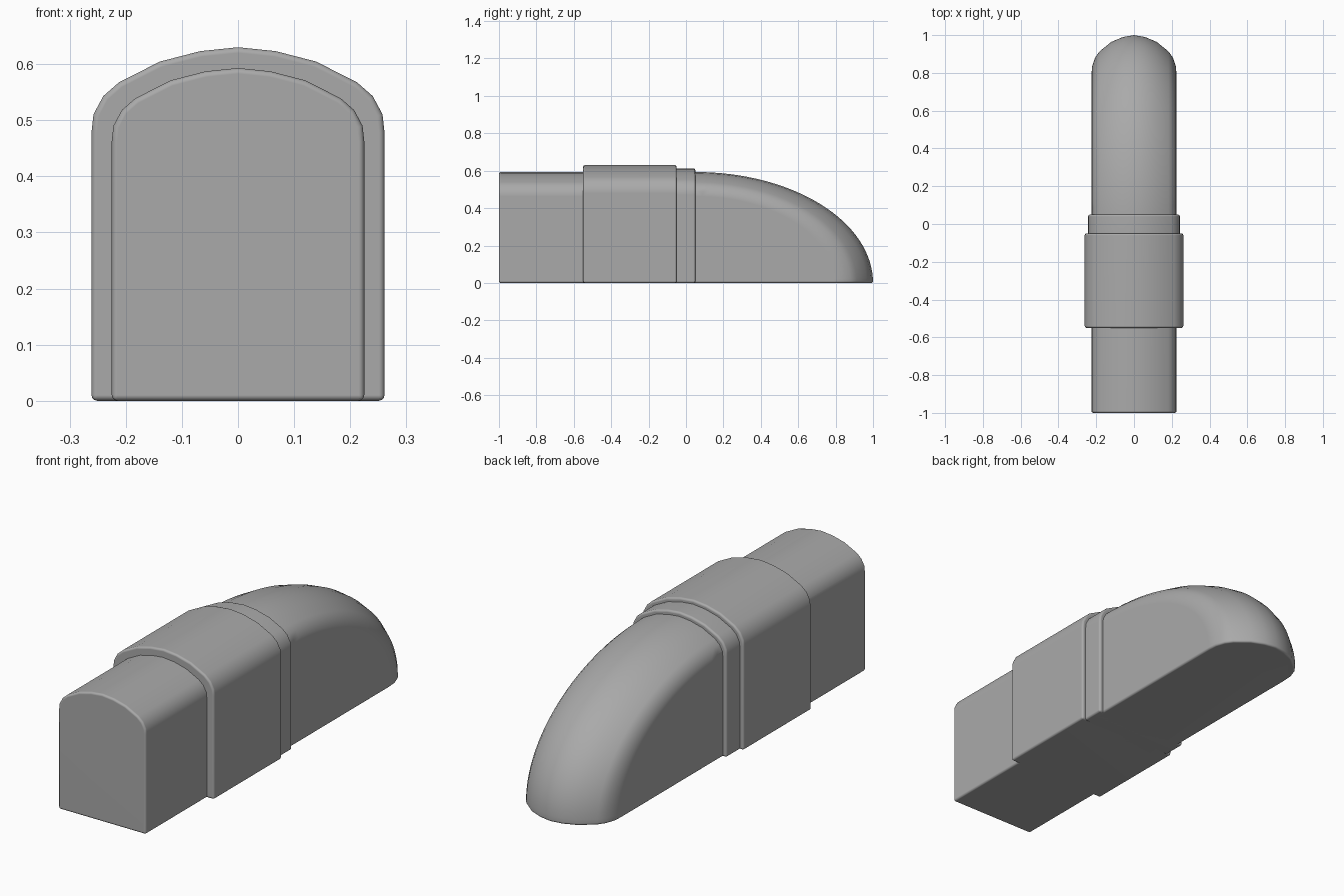
import bpy, bmesh
from math import sin, cos, pi

if "Cube" in bpy.data.objects:
    bpy.data.objects.remove(bpy.data.objects["Cube"], do_unlink=True)

grey = bpy.data.materials.new("plain grey")
grey.use_nodes = True
COLOUR = (0.4, 0.4, 0.4, 1)
grey.diffuse_color = COLOUR
grey.node_tree.nodes["Principled BSDF"].inputs["Base Color"].default_value = COLOUR

HALF_WIDTH, HEIGHT = 0.225, 0.593
# Domed roof from shoulder to ridge: (x, drop below the ridge)
ROOF = [(0.225, 0.13), (0.222, 0.103), (0.207, 0.075), (0.183, 0.054),
        (0.12, 0.022), (0.058, 0.006)]


def section(half_width, height):
    """Closed arch outline, flat at the bottom."""
    k = half_width / HALF_WIDTH
    right = [(half_width, 0)] + [(x * k, height - d * k) for x, d in ROOF]
    return right + [(0, height)] + [(-x, z) for x, z in reversed(right)]


def loft(name, rings, bevel):
    """Skin consecutive outlines, merge flat areas and soften the hard edges."""
    bm = bmesh.new()
    loops = [[bm.verts.new(p) for p in ring] for ring in rings]
    n = len(loops[0])
    for a, b in zip(loops, loops[1:]):
        for i in range(n):
            j = (i + 1) % n
            bm.faces.new((a[i], a[j], b[j], b[i]))
    bm.faces.new(loops[0])
    bm.faces.new(loops[-1])
    bmesh.ops.remove_doubles(bm, verts=bm.verts, dist=0.0001)
    bmesh.ops.recalc_face_normals(bm, faces=bm.faces)
    bmesh.ops.dissolve_limit(bm, angle_limit=0.002, verts=bm.verts, edges=bm.edges)
    for f in bm.faces:
        f.smooth = True
    mesh = bpy.data.meshes.new(name)
    bm.to_mesh(mesh)
    bm.free()
    mesh.materials.append(grey)
    obj = bpy.data.objects.new(name, mesh)
    bpy.context.collection.objects.link(obj)
    mod = obj.modifiers.new("soft edges", 'BEVEL')
    mod.width, mod.segments = bevel, 3
    mod.limit_method, mod.angle_limit = 'ANGLE', pi / 4
    obj.modifiers.new("clean shading", 'WEIGHTED_NORMAL').keep_sharp = True
    return obj


# Main body: straight run, then the arch swept down an elliptical nose
NOSE_START, NOSE_LENGTH, STEPS = 0.05, 0.95, 32
arch = section(HALF_WIDTH, HEIGHT)
rings = [[(x, -1, z) for x, z in arch]]
for s in range(STEPS + 1):
    t = pi / 2 * s / STEPS
    rings.append([(x, NOSE_START + NOSE_LENGTH * z / HEIGHT * sin(t), z * cos(t))
                  for x, z in arch])
loft("body_with_nose", rings, 0.01)

# Sleeves around the body
for name, y0, y1, w, h in [("wide_sleeve", -0.55, -0.05, 0.261, 0.63),
                           ("narrow_sleeve", -0.06, 0.05, 0.243, 0.612)]:
    loft(name, [[(x, y, z) for x, z in section(w, h)] for y in (y0, y1)], 0.01)
